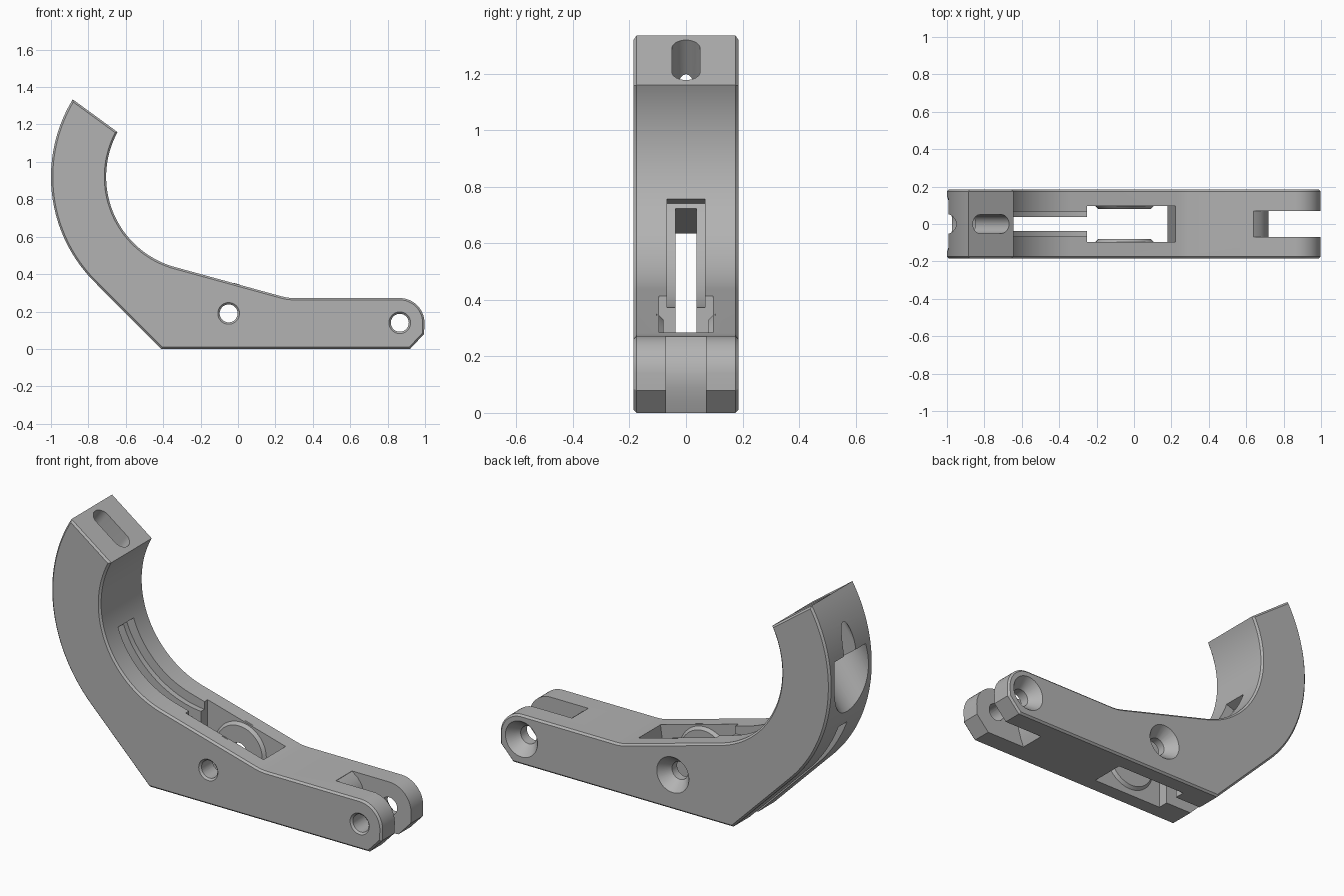
import bpy, bmesh, math
from mathutils import Vector, Matrix

if "Cube" in bpy.data.objects:
    bpy.data.objects.remove(bpy.data.objects["Cube"], do_unlink=True)

grey = bpy.data.materials.new("mid_grey")
grey.use_nodes = True
grey.diffuse_color = (0.45, 0.45, 0.45, 1)
grey.node_tree.nodes["Principled BSDF"].inputs["Base Color"].default_value = grey.diffuse_color

HALF = 0.185                      # half the thickness of the arm
HOOK = (-0.205, 0.92)             # centre of the hook arcs
INNER, OUTER = 0.5, 0.795
PIN, PIVOT = (0.865, 0.14), (-0.05, 0.19)


def arc(centre, radius, start, end, steps):
    angles = [math.radians(start + (end - start) * i / steps) for i in range(steps + 1)]
    return [(centre[0] + radius * math.cos(a), centre[1] + radius * math.sin(a)) for a in angles]


def finish(bm, name):
    bmesh.ops.recalc_face_normals(bm, faces=bm.faces)
    mesh = bpy.data.meshes.new(name)
    bm.to_mesh(mesh)
    bm.free()
    mesh.materials.append(grey)
    obj = bpy.data.objects.new(name, mesh)
    bpy.context.collection.objects.link(obj)
    return obj


def plate(name, points, half, chamfer=0):
    """Extrude an x-z profile symmetrically along y, chamfering the rims."""
    bm = bmesh.new()
    face = bm.faces.new([bm.verts.new((x, -half, z)) for x, z in points])
    new = bmesh.ops.extrude_face_region(bm, geom=[face])["geom"]
    bmesh.ops.translate(bm, verts=[v for v in new if isinstance(v, bmesh.types.BMVert)],
                        vec=(0, 2 * half, 0))
    if chamfer:
        rims = [e for e in bm.edges if abs(e.verts[0].co.y - e.verts[1].co.y) < 1e-4]
        bmesh.ops.bevel(bm, geom=rims, offset=chamfer, segments=1, affect='EDGES')
    return finish(bm, name)


def cone(name, start, end, r1, r2, sides=48):
    """Round bar or cone between two points."""
    start, end = Vector(start), Vector(end)
    axis = end - start
    turn = axis.to_track_quat('Z', 'Y').to_matrix().to_4x4()
    bm = bmesh.new()
    bmesh.ops.create_cone(bm, cap_ends=True, segments=sides, radius1=r1, radius2=r2,
                          depth=axis.length,
                          matrix=Matrix.Translation((start + end) / 2) @ turn)
    return finish(bm, name)


def combine(target, tool, operation='DIFFERENCE'):
    mod = target.modifiers.new("cut", 'BOOLEAN')
    mod.operation, mod.solver, mod.object = operation, 'EXACT', tool
    bpy.context.view_layer.objects.active = target
    bpy.ops.object.modifier_apply(modifier=mod.name)
    bpy.data.objects.remove(tool, do_unlink=True)


# Hooked arm silhouette
outline = [(-0.41, 0), (0.92, 0), (0.995, 0.08)]
outline += arc(PIN, 0.132, 0, 90, 12)
outline += [(0.29, 0.272), (0.26, 0.275), (0.23, 0.282)]
outline += arc(HOOK, INNER, 254.5, 151.4, 40)
outline += arc(HOOK, OUTER, 148.6, 225, 40)
arm = plate("hooked_arm", outline, HALF, 0.01)

# Pocket through the middle, with raised bosses around the pivot
combine(arm, plate("pocket", [(-0.25, -0.1), (0.165, -0.1), (0.245, 0.45), (-0.25, 0.6)], 0.095))
for side in (-1, 1):
    boss = cone("boss", (PIVOT[0], side * 0.105, PIVOT[1]),
                (PIVOT[0], side * 0.08, PIVOT[1]), 0.165, 0.14)
    combine(arm, boss, 'UNION')

# Narrow through slot and the wider channel along the inner curve
slot = arc(HOOK, 0.4, 201, 201, 1)[:1] + arc(HOOK, 1.0, 201, 201, 1)[:1]
combine(arm, plate("through_slot", slot + [(-1.1, -0.1), (-0.24, -0.1), (-0.24, 0.6)], 0.037))
channel = arc(HOOK, 0.4, 199, 266, 30) + arc(HOOK, 0.55, 266, 199, 30)
combine(arm, plate("channel", channel, 0.067))

# Fork gap with a rounded inner end
gap = [(1.1, -0.02), (1.1, 0.4), (0.64, 0.4), (0.64, 0.27), (0.675, 0.245), (0.7, 0.21),
       (0.715, 0.17), (0.72, 0.13), (0.715, 0.09), (0.7, 0.04), (0.675, -0.02)]
combine(arm, plate("fork_gap", gap, 0.07))

# Pin and pivot holes, countersunk at the back
for x, z in (PIN, PIVOT):
    combine(arm, cone("hole", (x, -0.3, z), (x, 0.3, z), 0.048, 0.048))
    combine(arm, cone("countersink", (x, HALF - 0.065, z), (x, HALF + 0.01, z), 0.045, 0.105))
    combine(arm, cone("hole_lip", (x, -HALF - 0.01, z), (x, -HALF + 0.012, z), 0.068, 0.046))

# Oblong hole running down from the tip, out through the outer curve
tip = Vector((-0.767, 0, 1.245))
down = Vector((-0.59, 0, -0.81)).normalized()
across = Vector((-0.81, 0, 0.59)).normalized()
bm = bmesh.new()
ring = []
for i in range(34):
    half_turn, step = divmod(i, 17)
    a = math.pi * (half_turn + step / 16) - math.pi / 2
    shift = 0.07 * (1 - 2 * half_turn)
    p = across * (shift + 0.05 * math.cos(a)) + Vector((0, 0.05 * math.sin(a), 0))
    ring.append(bm.verts.new(tip - down * 0.1 + p))
grown = bmesh.ops.extrude_face_region(bm, geom=[bm.faces.new(ring)])["geom"]
bmesh.ops.translate(bm, verts=[v for v in grown if isinstance(v, bmesh.types.BMVert)],
                    vec=down * 0.6)
combine(arm, finish(bm, "oblong_hole"))

# Round relief on the outer curve where the oblong hole comes out
combine(arm, cone("relief", tip + down * 0.3, tip + down * 1.0, 0.147, 0.147, 64))

# Smooth curved walls, crisp edges
bpy.ops.object.select_all(action='DESELECT')
arm.select_set(True)
bpy.context.view_layer.objects.active = arm
bpy.ops.object.shade_smooth_by_angle(angle=math.radians(25))
